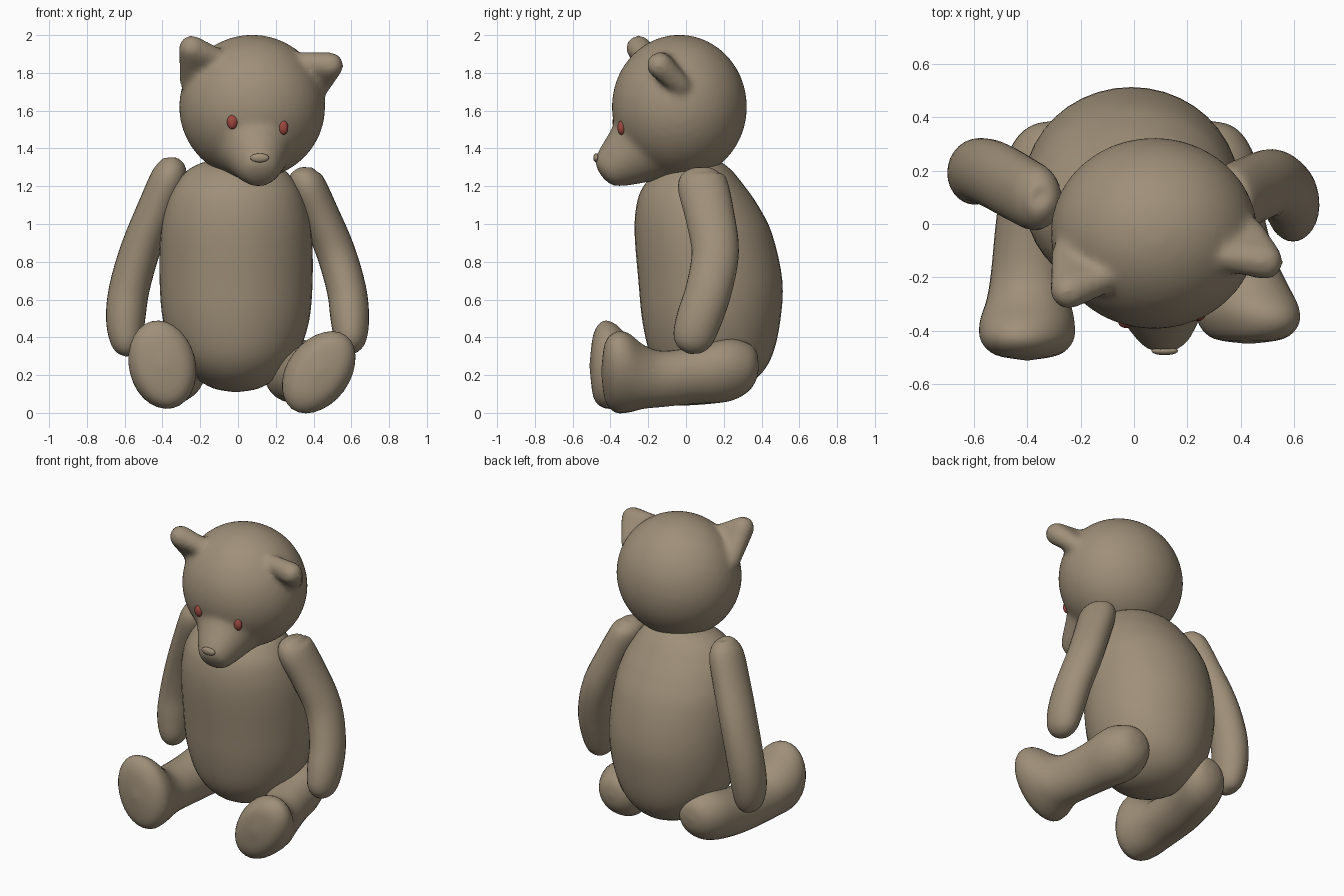
import bpy, bmesh, math
from mathutils import Vector, Matrix
from mathutils.bvhtree import BVHTree


def material(name, rgb):
    m = bpy.data.materials.new(name)
    m.diffuse_color = (*rgb, 1)
    return m


FUR = material("tan fur", (0.345, 0.275, 0.19))
RED = material("dull red", (0.33, 0.065, 0.05))


def finish(name, bm, mat):
    bmesh.ops.recalc_face_normals(bm, faces=bm.faces[:])
    for f in bm.faces:
        f.smooth = True
    me = bpy.data.meshes.new(name)
    bm.to_mesh(me)
    bm.free()
    me.materials.append(mat)
    ob = bpy.data.objects.new(name, me)
    bpy.context.collection.objects.link(ob)
    return ob


def spline(rows, steps=4):
    """Catmull-Rom through rows of numbers."""
    out = []
    for i in range(len(rows) - 1):
        q = [rows[max(0, min(len(rows) - 1, i + k))] for k in (-1, 0, 1, 2)]
        for s in range(steps):
            t = s / steps
            out.append([0.5 * (2 * b + (c - a) * t + (2 * a - 5 * b + 4 * c - d) * t * t
                               + (3 * b - a - 3 * c + d) * t ** 3) for a, b, c, d in zip(*q)])
    out.append(list(rows[-1]))
    return out


def loft(bm, rows, axes=None, n=28):
    """Rows are x, y, z, radius u, radius v; axes fixes u and v, else they follow the path."""
    pts = spline(rows)
    rings = []
    for i, (x, y, z, ru, rv) in enumerate(pts):
        if axes:
            u, v = axes
        else:
            t = Vector(pts[min(i + 1, len(pts) - 1)][:3]) - Vector(pts[max(i - 1, 0)][:3])
            t.normalize()
            u = Vector((0, 1, 0)).cross(t).normalized()
            v = t.cross(u)
        ru, rv = max(ru, 0.004), max(rv, 0.004)
        rings.append([bm.verts.new(Vector((x, y, z)) + u * ru * math.cos(a) + v * rv * math.sin(a))
                      for a in (2 * math.pi * k / n for k in range(n))])
    for r, s in zip(rings, rings[1:]):
        for k in range(n):
            bm.faces.new((r[k], r[(k + 1) % n], s[(k + 1) % n], s[k]))
    bm.faces.new(rings[0])
    bm.faces.new(rings[-1])


def ball(bm, c, r, seg=32):
    bmesh.ops.create_uvsphere(bm, u_segments=seg, v_segments=seg // 2, radius=1,
                              matrix=Matrix.Translation(c) @ Matrix.Diagonal((*r, 1)))


X, Y, Z = Vector((1, 0, 0)), Vector((0, 1, 0)), Vector((0, 0, 1))

# body: z, front y, back y, half width
bm = bmesh.new()
profile = [(0.11, 0.12, 0.16, 0.01), (0.13, 0.02, 0.27, 0.12), (0.19, -0.1, 0.38, 0.22),
           (0.3, -0.185, 0.455, 0.32), (0.48, -0.23, 0.498, 0.385), (0.7, -0.252, 0.51, 0.405),
           (0.95, -0.272, 0.455, 0.4), (1.1, -0.262, 0.38, 0.37), (1.2, -0.225, 0.31, 0.325),
           (1.29, -0.14, 0.235, 0.25), (1.34, -0.04, 0.16, 0.13), (1.355, 0.05, 0.07, 0.01)]
loft(bm, [(-0.01, (f + b) / 2, z, w, (b - f) / 2) for z, f, b, w in profile], (X, Y), 40)
finish("body", bm, FUR)

# arms, from shoulder to paw
right_arm = [(0.345, 0.08, 1.3, 0.01, 0.01), (0.347, 0.08, 1.285, 0.055, 0.075),
             (0.36, 0.085, 1.22, 0.095, 0.13), (0.435, 0.125, 1.05, 0.1, 0.13),
             (0.518, 0.155, 0.85, 0.103, 0.125), (0.575, 0.12, 0.65, 0.104, 0.122),
             (0.592, 0.07, 0.5, 0.102, 0.12), (0.595, 0.035, 0.39, 0.085, 0.105),
             (0.593, 0.02, 0.335, 0.05, 0.065), (0.592, 0.015, 0.315, 0.01, 0.01)]
left_arm = [(-0.345, 0.085, 1.35, 0.01, 0.01), (-0.347, 0.085, 1.335, 0.055, 0.07),
            (-0.362, 0.095, 1.26, 0.092, 0.12), (-0.425, 0.13, 1.1, 0.1, 0.128),
            (-0.515, 0.18, 0.87, 0.105, 0.128), (-0.575, 0.2, 0.66, 0.107, 0.122),
            (-0.595, 0.19, 0.5, 0.104, 0.118), (-0.592, 0.175, 0.38, 0.085, 0.1),
            (-0.588, 0.17, 0.32, 0.05, 0.065), (-0.587, 0.17, 0.3, 0.01, 0.01)]
for name, rows in (("right_arm", right_arm), ("left_arm", left_arm)):
    bm = bmesh.new()
    loft(bm, rows)
    finish(name, bm, FUR)

# legs with upturned feet, from hip to sole; rings tilt about the y axis
right_leg = [(0.28, 0.385, 0.25, 0.01, 0.01), (0.28, 0.37, 0.25, 0.08, 0.08),
             (0.285, 0.32, 0.24, 0.135, 0.13), (0.3, 0.22, 0.225, 0.172, 0.155),
             (0.335, 0.05, 0.2, 0.155, 0.145), (0.38, -0.12, 0.18, 0.15, 0.145),
             (0.41, -0.22, 0.19, 0.175, 0.155), (0.425, -0.31, 0.213, 0.232, 0.167),
             (0.43, -0.38, 0.215, 0.235, 0.152), (0.43, -0.43, 0.22, 0.165, 0.105),
             (0.43, -0.448, 0.22, 0.01, 0.01)]
left_leg = [(-0.3, 0.385, 0.25, 0.01, 0.01), (-0.3, 0.37, 0.25, 0.08, 0.08),
            (-0.31, 0.32, 0.24, 0.135, 0.13), (-0.33, 0.22, 0.225, 0.165, 0.155),
            (-0.37, 0.02, 0.19, 0.15, 0.145), (-0.39, -0.18, 0.185, 0.145, 0.145),
            (-0.395, -0.28, 0.205, 0.175, 0.155), (-0.4, -0.37, 0.245, 0.225, 0.175),
            (-0.4, -0.44, 0.257, 0.232, 0.168), (-0.4, -0.49, 0.25, 0.17, 0.115),
            (-0.4, -0.51, 0.25, 0.01, 0.01)]
for name, rows, deg in (("right_leg", right_leg, 54), ("left_leg", left_leg, 104)):
    a = math.radians(deg)
    bm = bmesh.new()
    loft(bm, rows, (Vector((math.cos(a), 0, math.sin(a))), Vector((-math.sin(a), 0, math.cos(a)))))
    finish(name, bm, FUR)

# head: skull, muzzle and ears blended into one skin
bm = bmesh.new()
ball(bm, (0.075, -0.035, 1.62), (0.387, 0.358, 0.382), 48)
loft(bm, [(0.078, 0.03, 1.6, 0.3, 0.3), (0.085, -0.15, 1.47, 0.275, 0.275),
          (0.1, -0.28, 1.375, 0.182, 0.182), (0.11, -0.385, 1.303, 0.122, 0.122),
          (0.113, -0.435, 1.267, 0.08, 0.08), (0.114, -0.45, 1.256, 0.01, 0.01)])
ears = (((-0.245, -0.25, 1.93), (-0.1, -0.2, 1.87), (-0.255, -0.11, 1.76)),
        ((0.49, -0.14, 1.84), (0.33, -0.12, 1.855), (0.435, -0.03, 1.735)))
for corners in ears:
    ear = bmesh.new()
    for c, r in zip(corners, (0.07, 0.055, 0.055)):
        ball(ear, c, (r, r, r), 16)
    res = bmesh.ops.convex_hull(ear, input=ear.verts[:])
    junk = {g for g in res["geom_interior"] + res["geom_unused"] if isinstance(g, bmesh.types.BMVert)}
    bmesh.ops.delete(ear, geom=list(junk), context='VERTS')
    tmp = bpy.data.meshes.new("ear_part")
    ear.to_mesh(tmp)
    ear.free()
    bm.from_mesh(tmp)
    bpy.data.meshes.remove(tmp)
head = finish("head", bm, FUR)
rm = head.modifiers.new("blend", 'REMESH')
rm.mode = 'VOXEL'
rm.voxel_size = 0.018
rm.use_smooth_shade = True
sm = head.modifiers.new("soften", 'SMOOTH')
sm.factor = 0.5
sm.iterations = 8

# eyes and nose, seated on the face
bpy.context.view_layer.update()
tree = BVHTree.FromObject(head, bpy.context.evaluated_depsgraph_get())
for name, x, z, r, mat in (("left_eye", -0.03, 1.54, (0.028, 0.02, 0.038), RED),
                           ("right_eye", 0.24, 1.51, (0.026, 0.022, 0.038), RED),
                           ("nose", 0.115, 1.35, (0.05, 0.016, 0.024), FUR)):
    hit = tree.ray_cast(Vector((x, -2, z)), Y)[0]
    y = hit.y if hit else -0.38
    bm = bmesh.new()
    ball(bm, (x, y, z), r, 20)
    finish(name, bm, mat)
